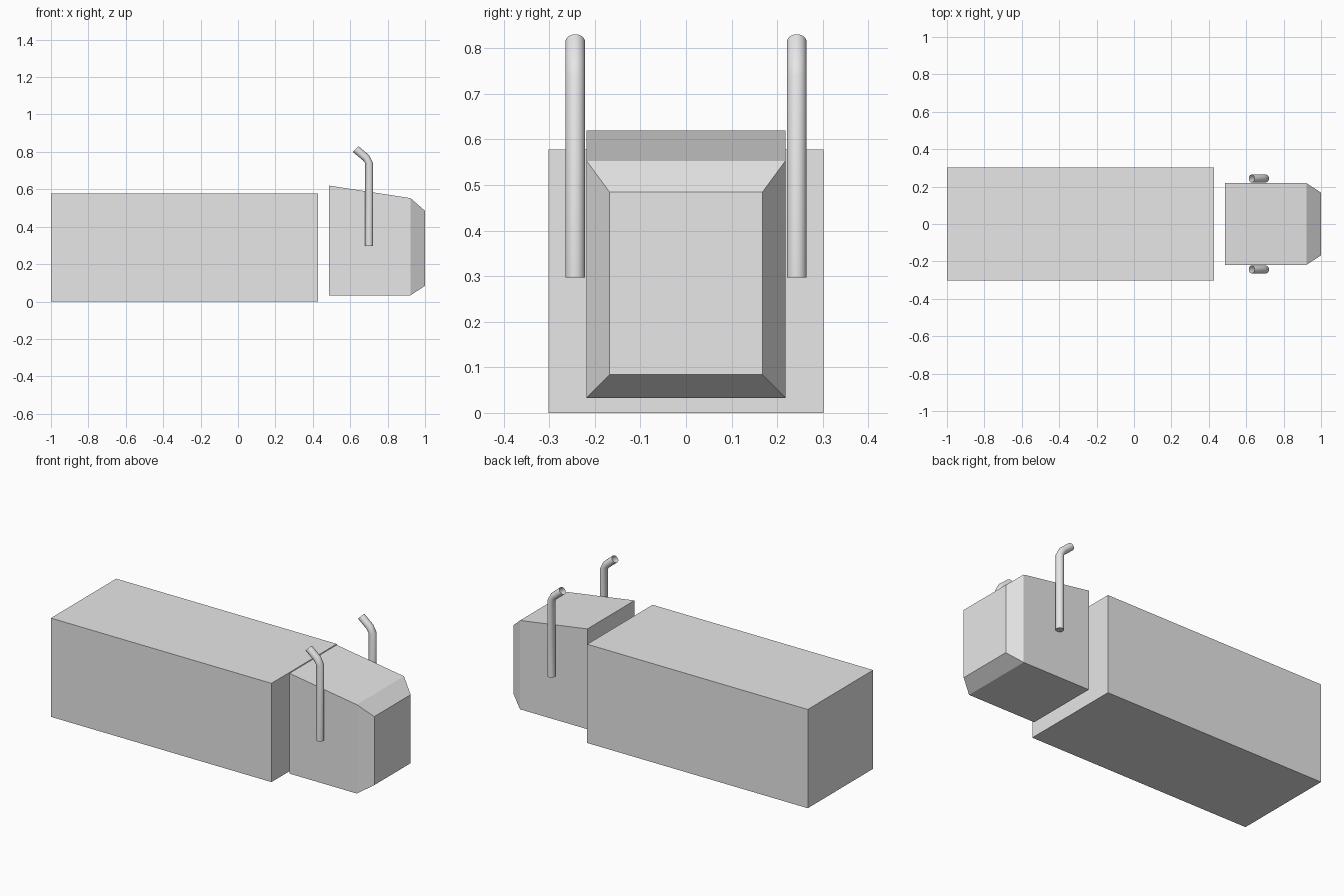
import bpy
import bmesh
import math
from mathutils import Matrix, Vector

if "Cube" in bpy.data.objects:
    bpy.data.objects.remove(bpy.data.objects["Cube"], do_unlink=True)

grey = bpy.data.materials.new("light grey")
grey.use_nodes = True
grey.diffuse_color = (0.8, 0.8, 0.8, 1)
grey.node_tree.nodes["Principled BSDF"].inputs["Base Color"].default_value = (0.8, 0.8, 0.8, 1)


def finish(name, bm, smooth=False):
    """Turn a bmesh into a named grey object."""
    bmesh.ops.recalc_face_normals(bm, faces=bm.faces)
    mesh = bpy.data.meshes.new(name)
    bm.to_mesh(mesh)
    bm.free()
    mesh.materials.append(grey)
    obj = bpy.data.objects.new(name, mesh)
    bpy.context.collection.objects.link(obj)
    if smooth:
        bpy.ops.object.select_all(action="DESELECT")
        obj.select_set(True)
        bpy.context.view_layer.objects.active = obj
        bpy.ops.object.shade_smooth_by_angle(angle=math.radians(50))
    return obj


def loft(bm, rings, cap_end=True):
    """Bridge rings of points, capping the first and optionally the last."""
    loops = [[bm.verts.new(p) for p in ring] for ring in rings]
    for a, b in zip(loops, loops[1:]):
        for i in range(len(a)):
            j = (i + 1) % len(a)
            bm.faces.new((a[i], a[j], b[j], b[i]))
    bm.faces.new(loops[0])
    if cap_end:
        bm.faces.new(loops[-1])


def section(x, half_width, bottom, top):
    return [(x, -half_width, bottom), (x, half_width, bottom),
            (x, half_width, top), (x, -half_width, top)]


# Long box trailer
bm = bmesh.new()
loft(bm, [section(x, 0.302, 0, 0.578) for x in (-1, 0.428)])
finish("trailer", bm)

# Cab with a sloping roof and a tapered nose
bm = bmesh.new()
loft(bm, [section(0.486, 0.218, 0.033, 0.62),
          section(0.922, 0.218, 0.033, 0.553),
          section(1, 0.168, 0.084, 0.485)])
finish("cab", bm)


# Exhaust stacks, bent backwards and open at the top
def stack_ring(x, y, z, tilt, sides=24, radius=0.0215):
    turn = Matrix.Rotation(math.radians(-tilt), 3, "Y")
    return [Vector((x, y, z)) + turn @ Vector((radius * math.cos(a), radius * math.sin(a), 0))
            for a in (math.tau * i / sides for i in range(sides))]


for side, y in (("left", 0.243), ("right", -0.243)):
    bm = bmesh.new()
    loft(bm, [stack_ring(0.701, y, 0.297, 0),
              stack_ring(0.701, y, 0.74, 0),
              stack_ring(0.684, y, 0.769, 40),
              stack_ring(0.629, y, 0.815, 47)], cap_end=False)
    finish(side + "_exhaust_stack", bm, smooth=True)
